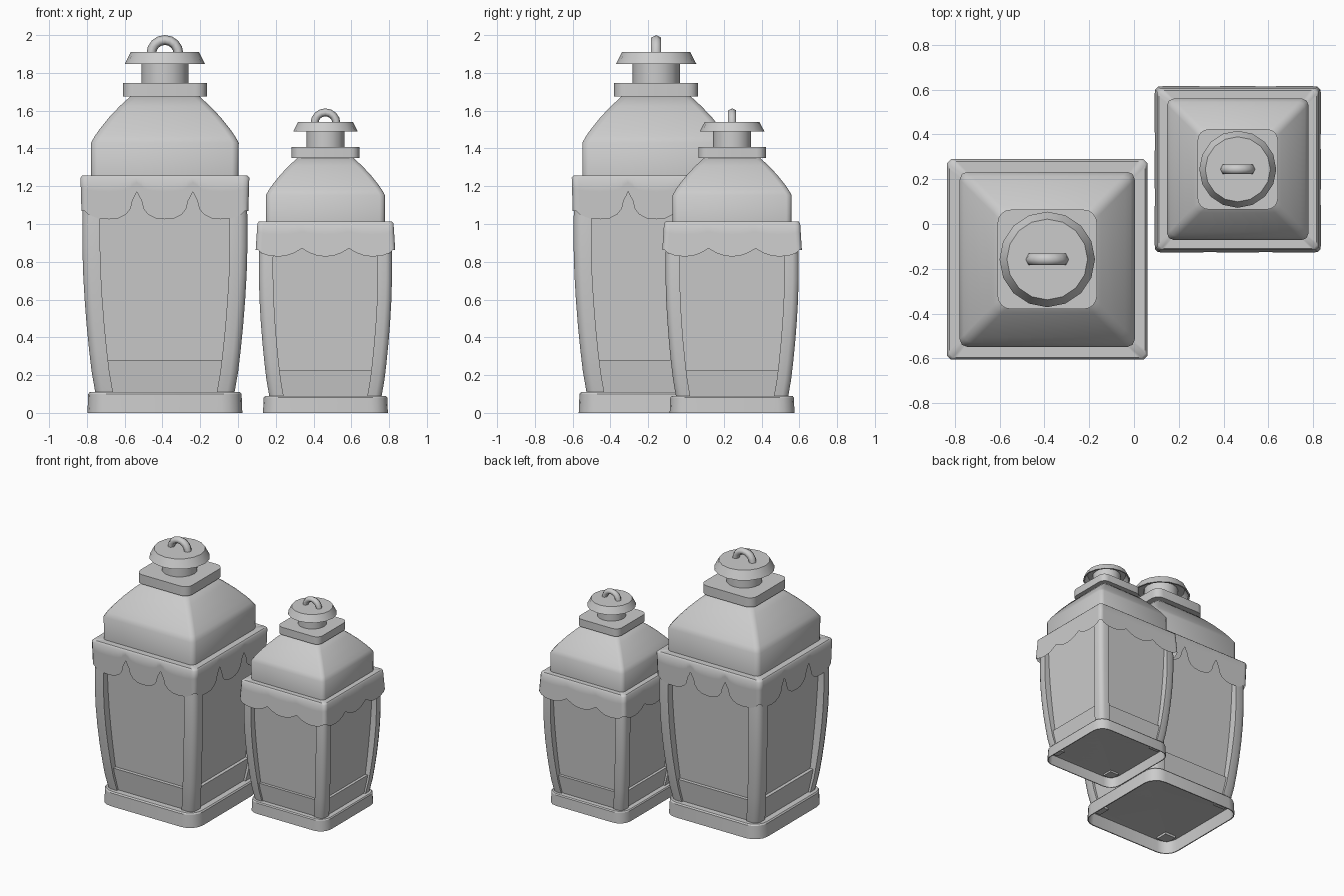
import bpy, bmesh, math
from math import sin, cos, pi

if "Cube" in bpy.data.objects:
    bpy.data.objects.remove(bpy.data.objects["Cube"])

# outer curve of the corner posts: (z, half width)
BODY = [(0.08, 0.364), (0.11, 0.369), (0.22, 0.388), (0.33, 0.401), (0.46, 0.414),
        (0.60, 0.425), (0.74, 0.433), (0.88, 0.437), (1.02, 0.437), (1.25, 0.43)]
# hem of half a skirt side: (distance from middle, z)
HEM_NOTCHED = [(0, 1.025), (.05, 1.03), (.09, 1.05), (.114, 1.08), (.125, 1.125), (.138, 1.148),
               (.149, 1.172), (.160, 1.148), (.173, 1.125), (.184, 1.08), (.21, 1.05), (.25, 1.03),
               (.3, 1.025), (.36, 1.03), (.41, 1.05), (.43, 1.07)]
HEM_PLAIN = [(0, 1.027), (.05, 1.032), (.1, 1.05), (.151, 1.08), (.2, 1.05), (.25, 1.032),
             (.3, 1.027), (.36, 1.032), (.41, 1.05), (.43, 1.07)]


def finish(bm, name, origin, scale, angle=30):
    bmesh.ops.remove_doubles(bm, verts=bm.verts, dist=1e-4)
    bmesh.ops.recalc_face_normals(bm, faces=bm.faces)
    me = bpy.data.meshes.new(name)
    bm.to_mesh(me)
    bm.free()
    ob = bpy.data.objects.new(name, me)
    bpy.context.collection.objects.link(ob)
    ob.location = (origin[0], origin[1], 0)
    ob.scale = (scale,) * 3
    bpy.ops.object.select_all(action='DESELECT')
    ob.select_set(True)
    bpy.context.view_layer.objects.active = ob
    bpy.ops.object.shade_smooth_by_angle(angle=math.radians(angle))
    return ob


def add_loft(bm, rings, caps=True):
    rows = [[bm.verts.new(p) for p in ring] for ring in rings]
    n = len(rows[0])
    for a, b in zip(rows, rows[1:]):
        for i in range(n):
            j = (i + 1) % n
            bm.faces.new((a[i], a[j], b[j], b[i]))
    if caps:
        bm.faces.new(rows[0][::-1])
        bm.faces.new(rows[-1])


def square(h, z, r=0.0, seg=4):
    """Square ring with rounded corners."""
    if r == 0:
        return [(h, h, z), (-h, h, z), (-h, -h, z), (h, -h, z)]
    pts = []
    for k, (sx, sy) in enumerate([(1, 1), (-1, 1), (-1, -1), (1, -1)]):
        for s in range(seg + 1):
            a = pi / 2 * (k + s / seg)
            pts.append((sx * (h - r) + r * cos(a), sy * (h - r) + r * sin(a), z))
    return pts


def circle(r, z, n=16):
    return [(r * cos(2 * pi * i / n), r * sin(2 * pi * i / n), z) for i in range(n)]


def loft(name, rings, o, s, angle=30, caps=True):
    bm = bmesh.new()
    add_loft(bm, rings, caps)
    return finish(bm, name, o, s, angle)


def lantern(tag, o, s, hem, flare):
    # base tray, open underneath
    loft(tag + "_base", [square(.365, .1, .07), square(.398, .098, .1), square(.402, 0, .1),
                         square(.41, 0, .11), square(.406, .1, .11), square(.398, .11, .1)], o, s)

    # corner posts
    bm = bmesh.new()
    w, c = 0.094, 0.04
    for sx, sy in [(1, 1), (-1, 1), (-1, -1), (1, -1)]:
        rings = []
        for z, h in BODY:
            i = h - w
            sec = [(i, i), (h, i), (h, h - c), (h - c * .3, h - c * .3), (h - c, h), (i, h)]
            rings.append([(sx * x, sy * y, z) for x, y in sec])
        add_loft(bm, rings)
    finish(bm, tag + "_corner_posts", o, s, 50)

    # flat glass panes and lower panels
    loft(tag + "_panes", [square(.34, .1), square(.402, 1.25)], o, s)
    loft(tag + "_lower_panels", [square(.352, .1), square(.376, .28), square(.345, .28)], o, s)

    # scalloped skirt: one side's points turned four times, stacked in rows
    knots = [(-u, z) for u, z in hem[:0:-1]] + hem
    rows = [(.36, None, 1.257), (.437, None, 1.257), (.447, None, 1.245)]
    rows += [(None, f, None) for f in (.33, .66, 1)]
    rings = []
    for h0, f, z0 in rows:
        ring = []
        for k in range(4):
            ca, sa = cos(k * pi / 2), sin(k * pi / 2)
            for u, zh in knots:
                z = z0 if f is None else 1.245 + (zh - 1.245) * f
                h = h0 if f is None else .447 + (flare - .447) * (1.245 - z) / .2
                x = u / .447 * h
                ring.append((x * ca + h * sa, x * sa - h * ca, z))
        rings.append(ring)
    loft(tag + "_skirt", rings, o, s, 50, caps=False)

    # domed roof
    prof = [(.39, 1.25), (.391, 1.43), (.372, 1.464), (.347, 1.50), (.295, 1.565), (.24, 1.623), (.178, 1.68)]
    loft(tag + "_roof", [square(h, z, .035, 2) for h, z in prof], o, s, 48)

    # slab, neck and hollow cap
    loft(tag + "_slab", [square(.222, 1.675, .06), square(.222, 1.747, .06)], o, s)
    loft(tag + "_neck", [circle(.125, 1.74), circle(.125, 1.90)], o, s)
    loft(tag + "_cap", [circle(.12, 1.893), circle(.172, 1.893), circle(.2, 1.847),
                        circle(.213, 1.847), circle(.18, 1.911)], o, s)

    # carrying ring: half hoop with six-sided section
    rings = []
    for i in range(9):
        a = pi * i / 8
        ring = []
        for j in range(6):
            b = pi / 3 * j
            r = .072 + .026 * cos(b)
            ring.append((r * cos(a), .03 * sin(b), 1.902 + r * sin(a)))
        rings.append(ring)
    loft(tag + "_ring", rings, o, s, 65)


lantern("large", (-.387, -.158), 1.0, HEM_NOTCHED, .441)
lantern("small", (.463, .244), .806, HEM_PLAIN, .46)
